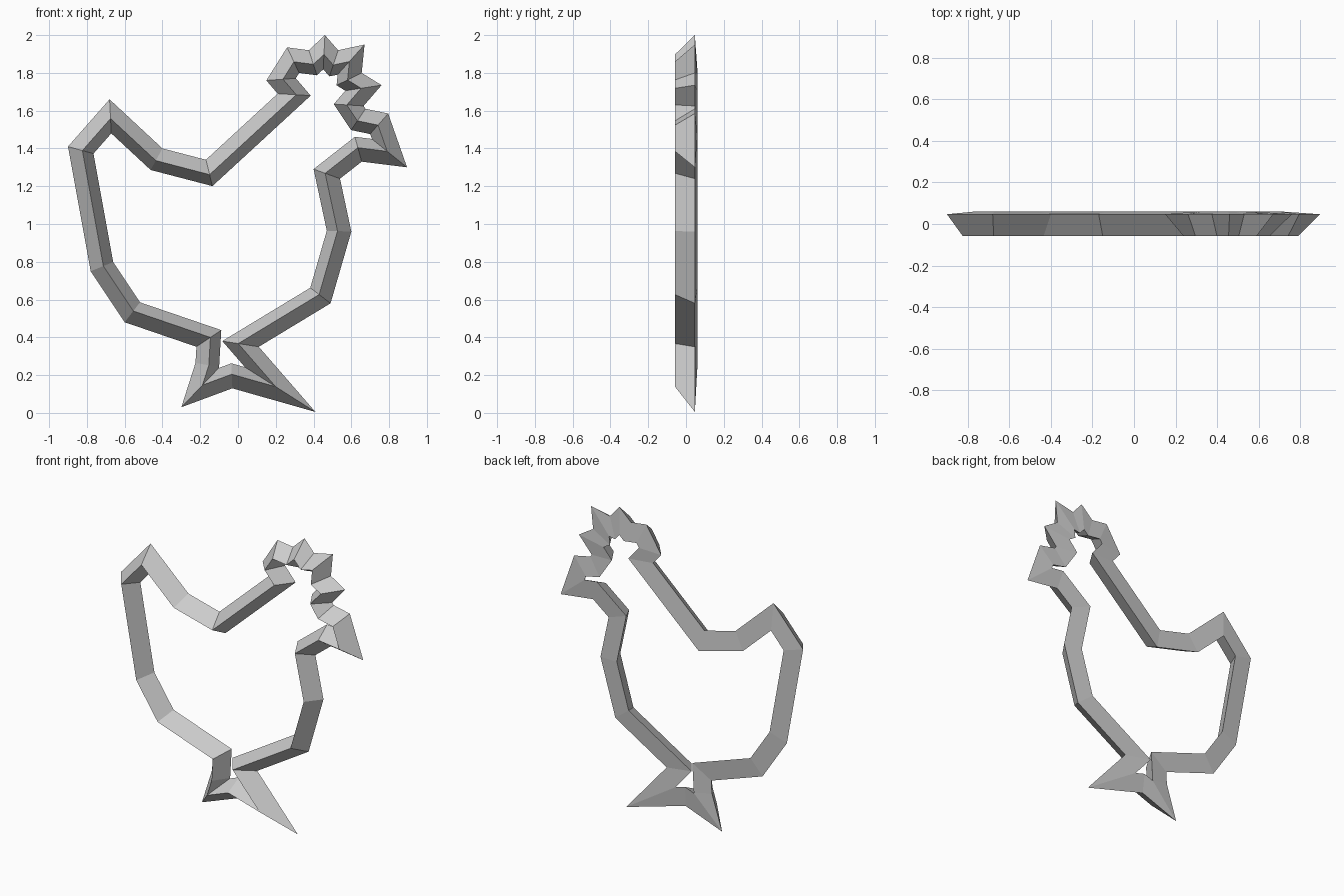
import bpy, bmesh
from mathutils import Vector

cube = bpy.data.objects.get("Cube")
if cube:
    bpy.data.objects.remove(cube, do_unlink=True)

# Outer outline, clockwise as seen from the front (x, z)
TAIL_AND_BACK = [(-.9, 1.41), (-.68, 1.66), (-.4, 1.4), (-.17, 1.34), (.21, 1.69)]
COMB = [(.15, 1.76), (.26, 1.935), (.375, 1.92), (.46, 2), (.53, 1.92),
        (.67, 1.95), (.655, 1.8), (.76, 1.735)]
BEAK = [(.665, 1.625), (.675, 1.61), (.795, 1.585), (.895, 1.3)]
BREAST = [(.655, 1.33), (.54, 1.24), (.6, .96), (.49, .58), (.11, .35)]
FEET = [(.41, .005), (-.03, .13), (-.3, .03), (-.225, .265), (-.22, .35)]
BELLY = [(-.6, .48), (-.78, .75)]
outline = [Vector(p) for p in TAIL_AND_BACK + COMB + BEAK + BREAST + FEET + BELLY]

# Triangular bar section: (distance inwards, depth)
SECTION = [(0, .047), (.071, -.058), (.126, .06)]


def inward(a, b):
    d = (b - a).normalized()
    return Vector((d.y, -d.x))


def miter(i):
    """Inward offset direction that keeps the bar width constant at a corner."""
    p = outline[i]
    n1 = inward(outline[i - 1], p)
    n2 = inward(p, outline[(i + 1) % len(outline)])
    return (n1 + n2) / (1 + n1.dot(n2))


# Sweep the section round the closed outline
bm = bmesh.new()
rings = []
for i, p in enumerate(outline):
    m = miter(i)
    ring = []
    for dist, depth in SECTION:
        q = p + m * dist
        ring.append(bm.verts.new((q.x, depth, q.y)))
    rings.append(ring)
for i, ring in enumerate(rings):
    prev = rings[i - 1]
    for k in range(3):
        j = (k + 1) % 3
        bm.faces.new((prev[k], prev[j], ring[j], ring[k]))
bmesh.ops.recalc_face_normals(bm, faces=bm.faces)

mesh = bpy.data.meshes.new("hen_outline")
bm.to_mesh(mesh)
bm.free()
hen = bpy.data.objects.new("hen_outline", mesh)
bpy.context.collection.objects.link(hen)

# Plain grey material
grey = bpy.data.materials.new("light_grey")
grey.use_nodes = True
colour = (.6, .6, .6, 1)
grey.diffuse_color = colour
grey.node_tree.nodes["Principled BSDF"].inputs["Base Color"].default_value = colour
mesh.materials.append(grey)
